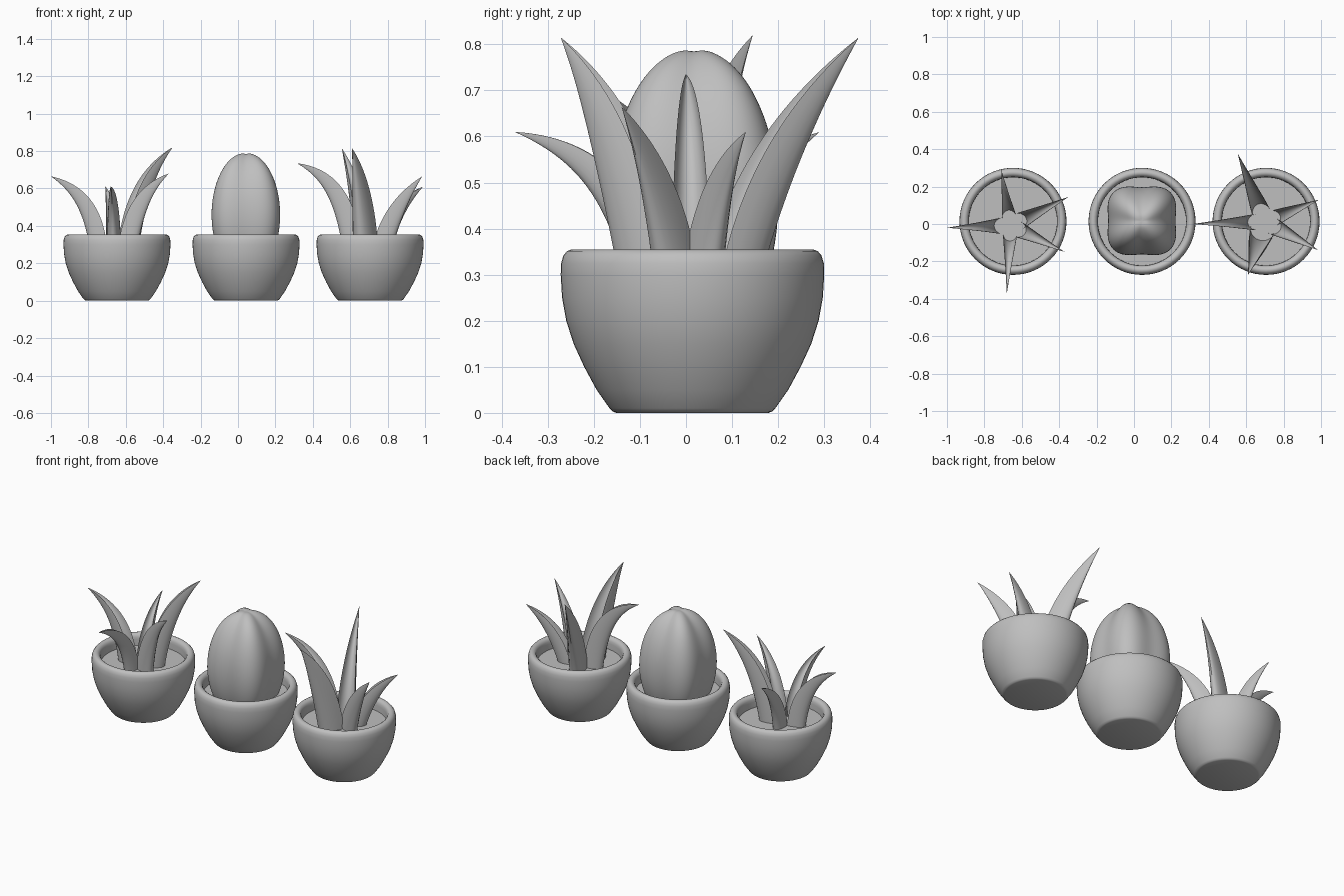
import bpy, bmesh
from math import sin, cos, pi, exp
from mathutils import Vector

cube = bpy.data.objects.get("Cube")
if cube:
    bpy.data.objects.remove(cube, do_unlink=True)

clay = bpy.data.materials.new("plain_grey")
clay.use_nodes = True
grey = (0.52, 0.52, 0.52, 1)
clay.diffuse_color = grey
clay.node_tree.nodes["Principled BSDF"].inputs["Base Color"].default_value = grey


def loft(name, rings, location=(0, 0, 0), angle=40):
    """Skin a list of equal-length closed rings and cap both ends."""
    bm = bmesh.new()
    loops = [[bm.verts.new(p) for p in ring] for ring in rings]
    n = len(loops[0])
    for a, b in zip(loops, loops[1:]):
        for i in range(n):
            j = (i + 1) % n
            bm.faces.new((a[i], a[j], b[j], b[i]))
    bm.faces.new(loops[0][::-1])
    bm.faces.new(loops[-1])
    bmesh.ops.recalc_face_normals(bm, faces=bm.faces)
    mesh = bpy.data.meshes.new(name)
    bm.to_mesh(mesh)
    bm.free()
    mesh.materials.append(clay)
    obj = bpy.data.objects.new(name, mesh)
    obj.location = location
    bpy.context.collection.objects.link(obj)
    bpy.ops.object.select_all(action='DESELECT')
    obj.select_set(True)
    bpy.context.view_layer.objects.active = obj
    bpy.ops.object.shade_smooth_by_angle(angle=angle * pi / 180)


def lathe(name, profile, location, sides=64):
    turns = [2 * pi * i / sides for i in range(sides)]
    loft(name, [[(r * cos(a), r * sin(a), z) for a in turns]
                for r, z in profile], location)


# Bowl pot: outer wall, rounded rim, inner wall
POT = [(.165, 0), (.173, .003), (.180, .010), (.208, .05), (.235, .10), (.258, .15),
       (.274, .20), (.283, .25), (.286, .30), (.285, .325), (.280, .342), (.272, .351),
       (.262, .355), (.252, .353), (.243, .346), (.238, .335), (.236, .32), (.235, .25)]
SOIL = [(.237, .26), (.237, .285)]


def pot(side, x):
    lathe(side + "_pot", POT, (x, .014, 0))
    lathe(side + "_soil", SOIL, (x, .014, 0))


# Succulent leaf: a deep folded channel swept along an outward bend
def leaf(name, centre, tip, width, depth, bend, lean):
    out = Vector((tip[0] - centre[0], tip[1] - centre[1], 0))
    reach = out.length
    out.normalize()
    side = Vector((-out.y, out.x, 0))
    up = Vector((0, 0, 1))
    base = Vector((centre[0], centre[1], 0))
    p0 = base + out * .04 + up * .26
    p1 = base + out * lean + up * (.26 + bend * (tip[2] - .26))
    p2 = base + out * reach + up * tip[2]
    rings, steps, arc = [], 28, 12
    for k in range(steps + 1):
        t = .997 * k / steps
        p = p0 * (1 - t) ** 2 + p1 * 2 * t * (1 - t) + p2 * t * t
        tangent = ((p1 - p0) * (1 - t) + (p2 - p1) * t).normalized()
        back = tangent.cross(side).normalized()
        if back.dot(out) < 0:
            back = -back
        w = width * (1 + .3 * t) * (1 - t ** 1.3)
        d = depth * (.9 + .4 * t) * (1 - t ** 1.9)
        outer = [(cos(pi * i / arc), sin(pi * i / arc)) for i in range(arc + 1)]
        inner = [(-cos(pi * i / arc), .5 * sin(pi * i / arc)) for i in range(1, arc)]
        rings.append([p + side * (w / 2 * u) + back * (d * v) for u, v in outer + inner])
    loft(name, rings)


def plant(side, centre, leaves):
    for i, spec in enumerate(leaves):
        leaf(f"{side}_leaf_{i + 1}", centre, *spec)


# Ribbed round cactus with four lobes and a slightly dimpled crown
def cactus(x, y):
    rings = []
    for k in range(41):
        e = -.6 + (pi / 2 - .015 + .6) * k / 40
        ring = []
        for i in range(96):
            a = 2 * pi * i / 96
            groove = .09 + .09 * max(0, sin(e)) ** 3
            r = .198 * cos(e) * (1 - groove * cos(4 * a))
            dip = .006 * exp(-(r / .022) ** 2)
            ring.append((r * cos(a), r * sin(a), .46 + .33 * sin(e) - dip))
        rings.append(ring)
    loft("cactus_body", rings, (x, y, 0))


pot("right", -.647)
pot("middle", .043)
pot("left", .706)
cactus(.042, .017)

# Each leaf: tip position, width, depth, how high the bend sits, how far out it leans
plant("right", (-.66, -.008), [
    ((-1.0, -.02, .665), .085, .10, .85, .06),
    ((-.71, .29, .61), .075, .085, .80, .07),
    ((-.35, .145, .82), .09, .11, .72, .07),
    ((-.37, -.15, .68), .085, .10, .80, .07),
    ((-.68, -.372, .61), .075, .085, .95, .08)])
plant("left", (.70, .012), [
    ((.315, 0, .735), .085, .11, .92, .07),
    ((.555, .375, .815), .10, .12, .60, .10),
    ((.99, .13, .61), .085, .09, .75, .09),
    ((.985, -.14, .665), .09, .10, .65, .09),
    ((.61, -.272, .815), .13, .13, .68, .08)])
